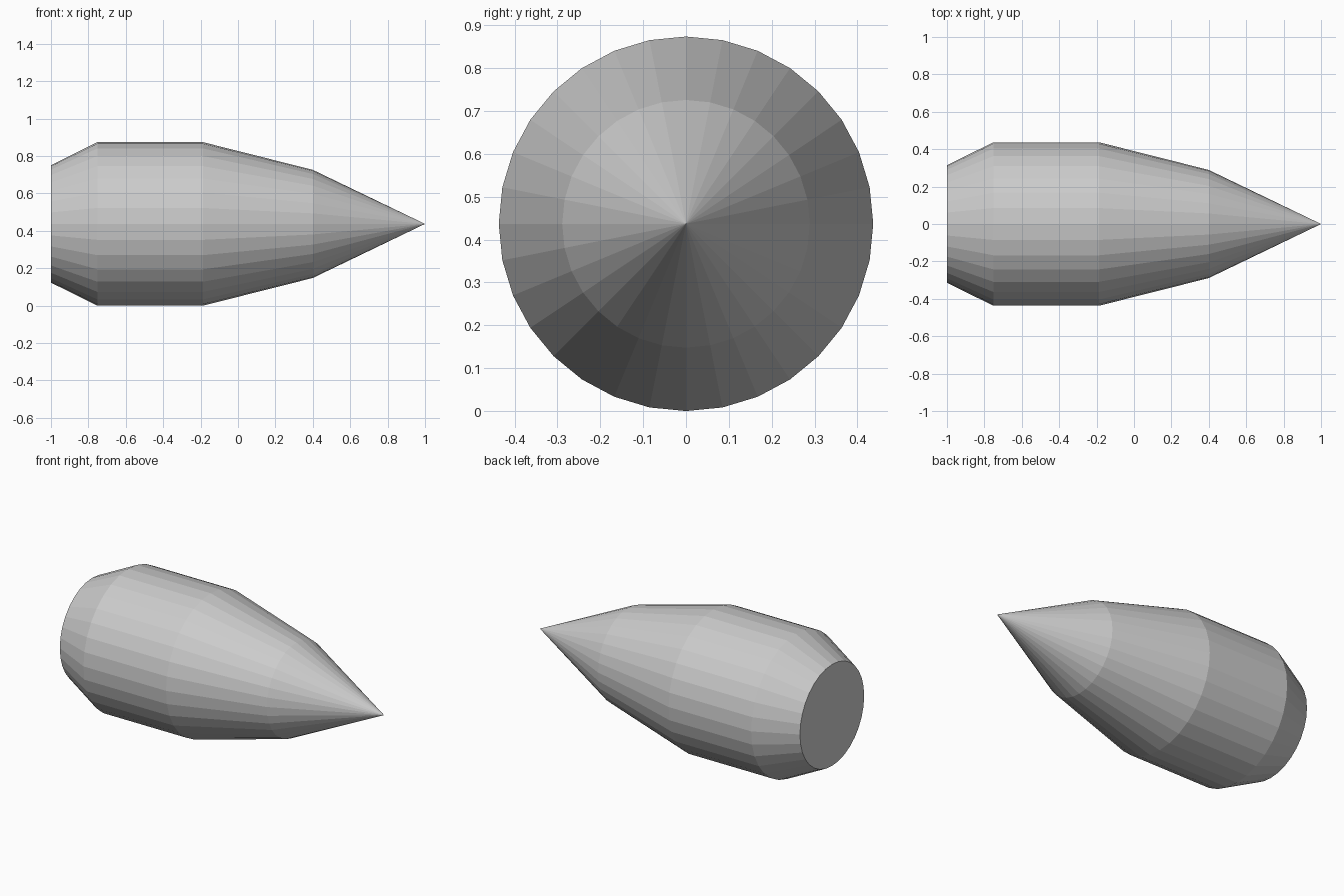
import bpy, bmesh, math

if "Cube" in bpy.data.objects:
    bpy.data.objects.remove(bpy.data.objects["Cube"])

SEGMENTS = 32
R = 0.437  # largest radius, also the axis height

# Side profile from flat base to pointed tip: (x, radius)
profile = [(-1.0, 0.314), (-0.752, R), (-0.187, R), (0.4, 0.289)]

bm = bmesh.new()

# Rings of the body
rings = []
for x, r in profile:
    angles = [2 * math.pi * i / SEGMENTS for i in range(SEGMENTS)]
    rings.append([bm.verts.new((x, r * math.cos(a), R + r * math.sin(a))) for a in angles])

# Side walls
for a, b in zip(rings, rings[1:]):
    for i in range(SEGMENTS):
        j = (i + 1) % SEGMENTS
        bm.faces.new((a[i], a[j], b[j], b[i]))

# Pointed tip and flat base
tip = bm.verts.new((1.0, 0, R))
for i in range(SEGMENTS):
    bm.faces.new((rings[-1][i], rings[-1][(i + 1) % SEGMENTS], tip))
bm.faces.new(rings[0])

bmesh.ops.recalc_face_normals(bm, faces=bm.faces)
mesh = bpy.data.meshes.new("bullet_body")
bm.to_mesh(mesh)
bm.free()
bpy.context.collection.objects.link(bpy.data.objects.new("bullet_body", mesh))
